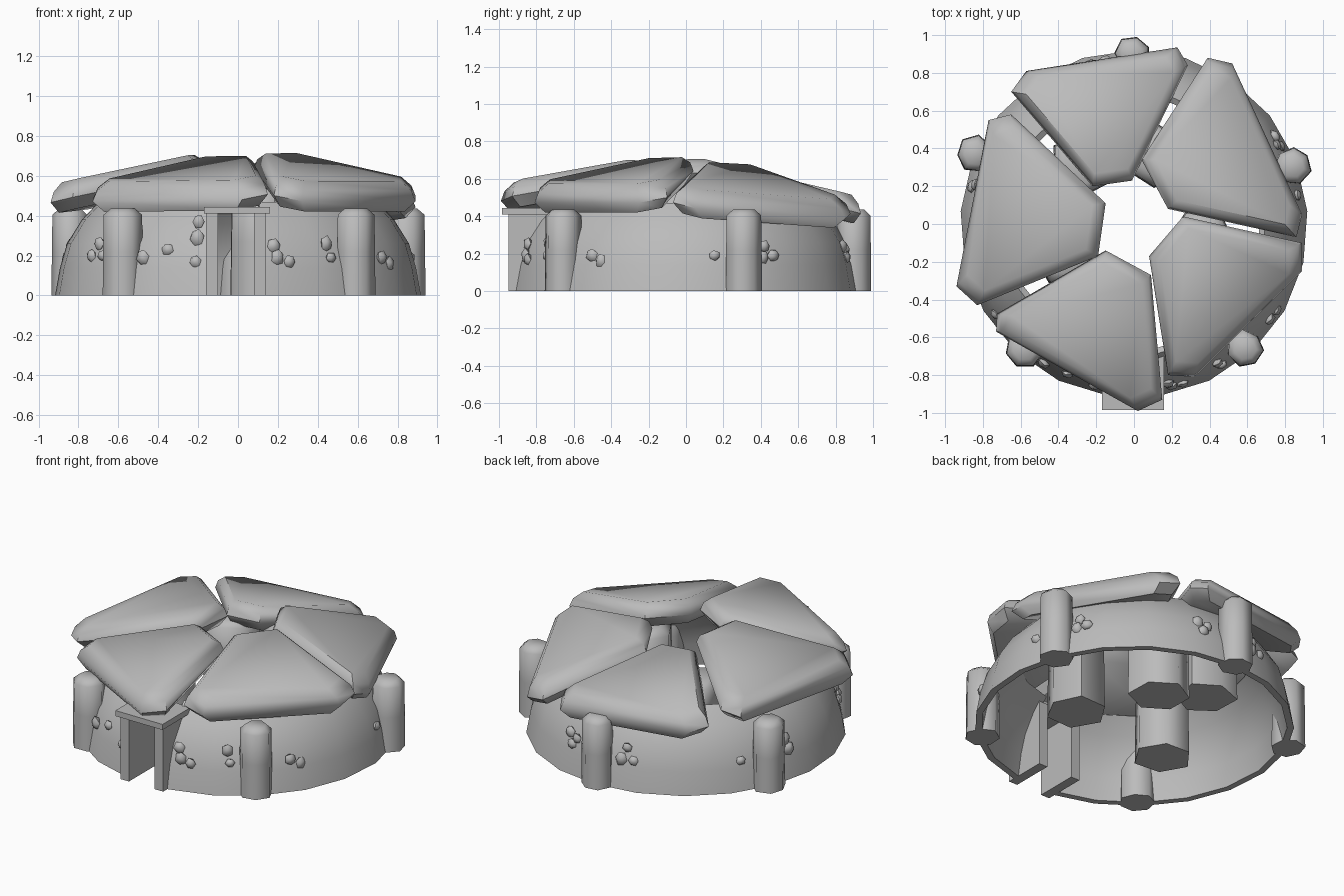
import bpy, bmesh, random
from math import sin, cos, radians, pi
from mathutils import Vector, Matrix

random.seed(4)
cube = bpy.data.objects.get("Cube")
if cube:
    bpy.data.objects.remove(cube, do_unlink=True)

stone = bpy.data.materials.new("grey_stone")
stone.use_nodes = True
GREY = (0.5, 0.5, 0.5, 1)
stone.diffuse_color = GREY
stone.node_tree.nodes["Principled BSDF"].inputs["Base Color"].default_value = GREY


def finish(name, bm, angle):
    bmesh.ops.recalc_face_normals(bm, faces=bm.faces[:])
    mesh = bpy.data.meshes.new(name)
    bm.to_mesh(mesh)
    bm.free()
    mesh.materials.append(stone)
    obj = bpy.data.objects.new(name, mesh)
    bpy.context.collection.objects.link(obj)
    bpy.ops.object.select_all(action="DESELECT")
    obj.select_set(True)
    bpy.context.view_layer.objects.active = obj
    if angle:
        bpy.ops.object.shade_smooth_by_angle(angle=radians(angle))
    return obj


def loft(bm, rings):
    """Bridge equal-sized rings of points and cap the two ends."""
    loops = [[bm.verts.new(p) for p in ring] for ring in rings]
    for a, b in zip(loops, loops[1:]):
        for i in range(len(a)):
            j = (i + 1) % len(a)
            bm.faces.new((a[i], a[j], b[j], b[i]))
    bm.faces.new(loops[0])
    bm.faces.new(loops[-1])


def box(name, x0, x1, y0, y1, z0, z1):
    bm = bmesh.new()
    loft(bm, [[(x0, y0, z), (x1, y0, z), (x1, y1, z), (x0, y1, z)] for z in (z0, z1)])
    return finish(name, bm, 0)


def pillar(name, x, y, radius, base, height, sides, turn):
    """Rough standing stone with a worn top."""
    bm = bmesh.new()
    wobble = [random.uniform(0.92, 1.08) for _ in range(sides)]
    rings = []
    for t, s in ((0, 1), (0.5, 0.98), (0.93, 0.95), (1, 0.6)):
        rings.append([(x + radius * s * w * cos(turn + 2 * pi * i / sides),
                       y + radius * s * w * sin(turn + 2 * pi * i / sides),
                       base + t * (height - base))
                      for i, w in enumerate(wobble)])
    loft(bm, rings)
    return finish(name, bm, 65)


# Curved ring wall, open at the doorway
PROFILE = [(0.92, 0), (0.895, 0.14), (0.86, 0.26), (0.785, 0.38), (0.70, 0.47),
           (0.67, 0.45), (0.75, 0.36), (0.82, 0.25), (0.855, 0.14), (0.88, 0)]
STEPS = 20
bm = bmesh.new()
rings = []
for i in range(STEPS + 1):
    a = radians(-81.5 + 343 * i / STEPS)
    rings.append([(r * cos(a), r * sin(a), z) for r, z in PROFILE])
loft(bm, rings)
finish("ring_wall", bm, 40)

# Doorway
box("door_post_right", -0.16, -0.10, -0.95, -0.68, 0, 0.415)
box("door_post_left", 0.08, 0.14, -0.95, -0.68, 0, 0.415)
box("door_lintel", -0.17, 0.16, -0.985, -0.70, 0.41, 0.445)

# Standing stones outside the wall and supports inside
OUTER = [(-0.01, 0.9), (-0.84, 0.37), (0.84, 0.31), (-0.58, -0.66), (0.59, -0.66)]
for i, (x, y) in enumerate(OUTER):
    pillar(f"outer_pillar_{i + 1}", x, y, 0.1, 0, 0.435, 7, 0.4 + i)
INNER = [(0.36, -0.09, 0), (0.11, 0.36, 0), (-0.36, -0.17, 0), (-0.27, 0.31, 0.15)]
for i, (x, y, base) in enumerate(INNER):
    pillar(f"inner_pillar_{i + 1}", x, y, 0.175, base, 0.54, 6, 0.5 * i)

# Roof slabs leaning up towards the opening: rim height, slope, sideways tilt, outline
SLABS = {
    "back": (.445, .24, .04, [(-.65, .70), (-.57, .81), (.23, .935), (.285, .84), (-.01, .23),
                              (-.22, .20)]),
    "back_left": (.425, .32, 0, [(.39, .88), (.52, .85), (.89, .05), (.86, -.07), (.18, .08),
                                 (.04, .34)]),
    "front_left": (.475, .26, .03, [(.89, -.10), (.89, -.25), (.32, -.81), (.18, -.80),
                                    (.08, -.17), (.26, .04)]),
    "front": (.49, .22, .04, [(.15, -.93), (.02, -.99), (-.73, -.57), (-.725, -.475),
                              (-.15, -.14), (.09, -.27)]),
    "right": (.49, .22, 0, [(-.94, -.33), (-.83, -.43), (-.19, -.17), (-.15, .11), (-.65, .58),
                            (-.77, .55)]),
}
for name, (rim, slope, tilt, outline) in SLABS.items():
    pts = [Vector(p) for p in outline]
    centre = sum(pts, Vector((0, 0))) / len(pts)
    out = centre.normalized()
    side = Vector((-out.y, out.x))
    rings = []
    for scale, lift in ((0.88, -0.06), (1, 0.0), (0.955, 0.05), (0.84, 0.09)):
        ring = []
        for p in pts:
            q = centre + (p - centre) * scale
            z = rim + (0.8 - q.dot(out)) * slope + q.dot(side) * tilt + lift
            ring.append((q.x, q.y, z))
        rings.append(ring)
    bm = bmesh.new()
    loft(bm, rings)
    finish(f"roof_slab_{name}", bm, 50)

# Small stones set in the wall: bearing in degrees, height
PEBBLES = [(213, .20), (216, .26), (219, .20), (237, .19), (246, .23), (256, .37), (256, .29),
           (256, .17), (282, .25), (283, .19), (287, .17), (301, .26), (302, .19), (325, .19),
           (329, .16), (10, .19), (28, .18), (29, .24), (32, .19), (75, .24), (77, .18),
           (79, .22), (100, .18), (102, .25), (105, .18), (146, .18), (166, .24), (167, .18)]
bm = bmesh.new()
for bearing, z in PEBBLES:
    a = radians(bearing)
    r = 0.9 - 0.6 * z * z
    size = random.uniform(0.034, 0.042)
    place = (Matrix.Translation((r * cos(a), r * sin(a), z)) @ Matrix.Rotation(a, 4, "Z")
             @ Matrix.Diagonal((0.65, 0.9, random.uniform(0.8, 1.2), 1))
             @ Matrix.Rotation(random.uniform(0, 3), 4, "X"))
    bmesh.ops.create_icosphere(bm, subdivisions=1, radius=size, matrix=place)
finish("wall_pebbles", bm, 50)
